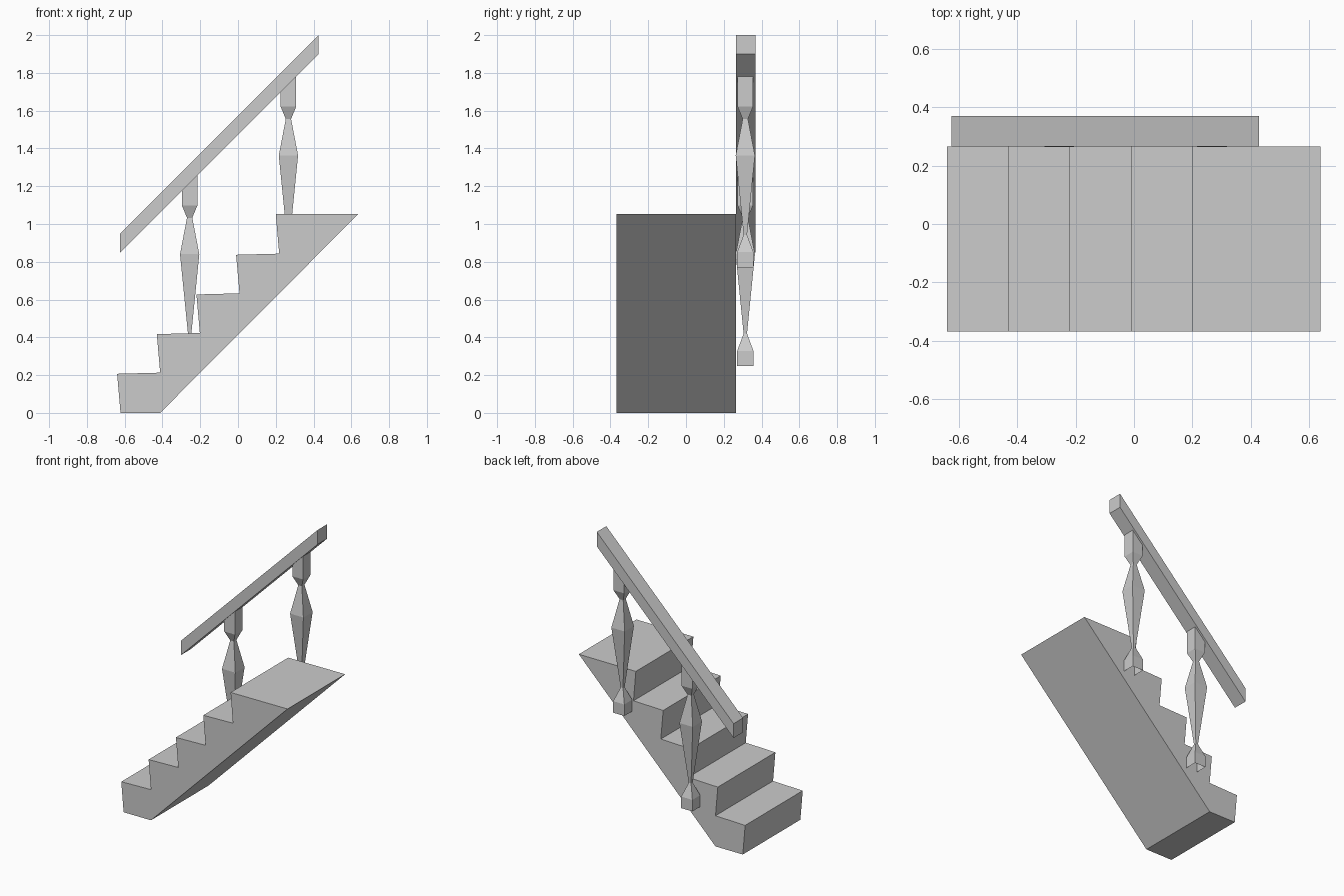
import bpy, bmesh

if "Cube" in bpy.data.objects:
    bpy.data.objects.remove(bpy.data.objects["Cube"])


def extrude_profile(name, pts, y0, y1):
    """Closed prism from an x-z profile extruded along y."""
    bm = bmesh.new()
    face = bm.faces.new([bm.verts.new((x, y0, z)) for x, z in pts])
    res = bmesh.ops.extrude_face_region(bm, geom=[face])
    for v in res["geom"]:
        if isinstance(v, bmesh.types.BMVert):
            v.co.y = y1
    finish(name, bm)


def finish(name, bm):
    bmesh.ops.recalc_face_normals(bm, faces=bm.faces)
    me = bpy.data.meshes.new(name)
    bm.to_mesh(me)
    bm.free()
    bpy.context.collection.objects.link(bpy.data.objects.new(name, me))


# Staircase: five steps with overhanging noses and a sloped underside
STEP = 0.21
profile = []
for i in range(5):
    d = i * STEP
    profile += [(-0.622 + d, 0.003 * (i > 0) + d), (-0.64 + d, 0.207 + d)]
profile += [(0.638, 1.054), (-0.412, 0)]
profile[-3] = (0.20, 1.052)
extrude_profile("staircase", profile, -0.367, 0.265)

# Handrail: sloped bar with vertical ends
extrude_profile("handrail",
                [(-0.624, 0.849), (0.427, 1.9), (0.427, 2.0), (-0.624, 0.949)],
                0.265, 0.369)


# Square balusters, open ended, top cut to the slope of the rail
def baluster(name, cx, z0):
    cy = 0.314
    rings = [(0, 0.043), (0.08, 0.043), (0.172, 0.009), (0.592, 0.051),
             (0.785, 0.014), (0.85, 0.041), (None, 0.041)]
    bm = bmesh.new()
    prev = None
    for dz, r in rings:
        ring = []
        for sx, sy in ((-1, -1), (1, -1), (1, 1), (-1, 1)):
            x = cx + sx * r
            z = x + 1.474 if dz is None else z0 + dz
            ring.append(bm.verts.new((x, cy + sy * r, z)))
        if prev:
            for k in range(4):
                n = (k + 1) % 4
                bm.faces.new((prev[k], prev[n], ring[n], ring[k]))
        prev = ring
    finish(name, bm)


baluster("lower_baluster", -0.256, 0.248)
baluster("upper_baluster", 0.267, 0.771)
